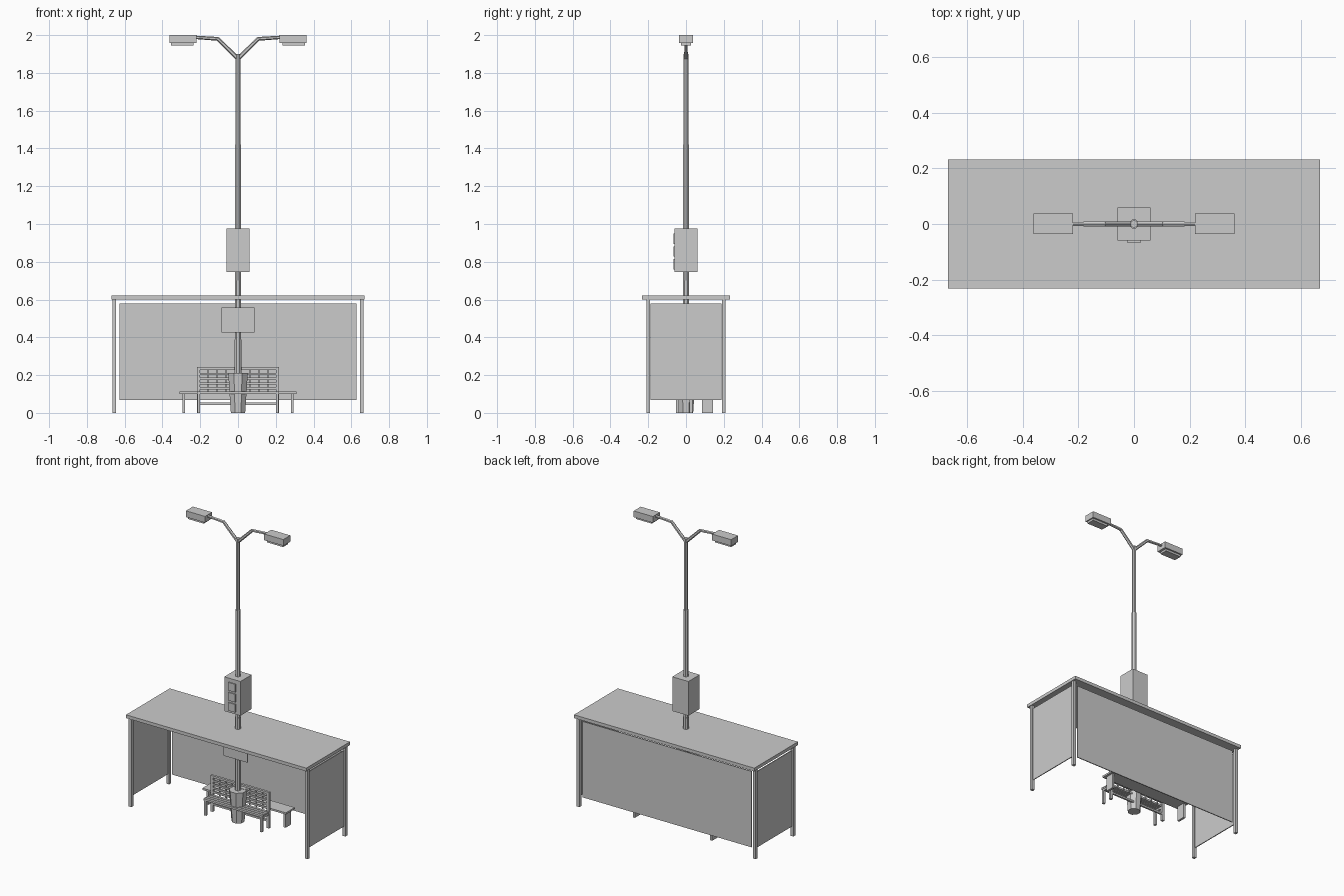
import bpy, math
from mathutils import Vector

if "Cube" in bpy.data.objects:
    bpy.data.objects.remove(bpy.data.objects["Cube"])


def mesh_object(name, verts, faces):
    me = bpy.data.meshes.new(name)
    me.from_pydata(verts, [], faces)
    ob = bpy.data.objects.new(name, me)
    bpy.context.collection.objects.link(ob)
    return ob


def box(name, x, y, z):
    v = [(a, b, c) for a in x for b in y for c in z]
    f = [(0, 1, 3, 2), (4, 6, 7, 5), (0, 4, 5, 1), (2, 3, 7, 6), (0, 2, 6, 4), (1, 5, 7, 3)]
    return mesh_object(name, v, f)


def pair(name, x, y, z):
    box(name + "_right", x, y, z)
    box(name + "_left", (-x[1], -x[0]), y, z)


def tube(name, p0, p1, r0, r1, sides=8):
    # tapered prism between two points
    p0, p1 = Vector(p0), Vector(p1)
    q = (p1 - p0).to_track_quat('Z', 'Y')
    v = []
    for p, r in ((p0, r0), (p1, r1)):
        for i in range(sides):
            a = 2 * math.pi * (i + 0.5) / sides
            v.append(p + q @ Vector((r * math.cos(a), r * math.sin(a), 0)))
    f = [(i, (i + 1) % sides, (i + 1) % sides + sides, i + sides) for i in range(sides)]
    f += [tuple(reversed(range(sides))), tuple(range(sides, 2 * sides))]
    return mesh_object(name, v, f)


# Shelter
box("roof", (-0.67, 0.67), (-0.232, 0.232), (0.6, 0.622))
for label, y in (("front", -0.2), ("back", 0.2)):
    pair(label + "_post", (0.645, 0.665), (y - 0.01, y + 0.01), (0, 0.6))
box("back_panel", (-0.628, 0.628), (0.197, 0.203), (0.068, 0.578))
pair("side_panel", (0.652, 0.658), (-0.188, 0.188), (0.068, 0.578))

# Long plain bench at the back
box("long_bench_seat", (-0.31, 0.31), (0.065, 0.16), (0.1, 0.112))
pair("long_bench_leg", (0.28, 0.295), (0.085, 0.143), (0, 0.1))

# Slatted bench around the pole
pair("bench_back_post", (0.2, 0.218), (0.018, 0.034), (0, 0.24))
pair("bench_front_leg", (0.2, 0.215), (-0.052, -0.036), (0, 0.1))
pair("bench_side_rail", (0.2, 0.215), (-0.036, 0.018), (0.088, 0.1))
box("bench_top_rail", (-0.218, 0.218), (0.018, 0.034), (0.228, 0.242))
box("bench_stretcher", (-0.2, 0.2), (0.02, 0.032), (0.042, 0.054))
for i in range(4):
    z = 0.125 + i * 0.025
    box(f"bench_back_slat_{i + 1}", (-0.2, 0.2), (0.022, 0.03), (z, z + 0.012))
    y = -0.056 + i * 0.022
    box(f"bench_seat_slat_{i + 1}", (-0.218, 0.218), (y, y + 0.017), (0.1, 0.113))
for x in (0.065, 0.112, 0.16):
    pair("bench_upright", (x - 0.004, x + 0.004), (0.03, 0.036), (0.1, 0.23))

# Pole with its flared base
tube("pole_base", (0, 0, 0), (0, 0, 0.21), 0.041, 0.056)
tube("pole_lower", (0, 0, 0.2), (0, 0, 0.7), 0.019, 0.018)
tube("pole_middle", (0, 0, 0.7), (0, 0, 1.42), 0.017, 0.017)
tube("pole_upper", (0, 0, 1.42), (0, 0, 1.9), 0.013, 0.013)
box("sign_plate", (-0.088, 0.088), (-0.027, -0.017), (0.425, 0.558))

# Signal box with three windows
box("signal_box", (-0.06, 0.06), (-0.06, 0.06), (0.745, 0.975))
for i, z in enumerate((0.787, 0.855, 0.922)):
    box(f"signal_window_{i + 1}", (-0.026, 0.026), (-0.067, -0.058), (z - 0.027, z + 0.027))

# Twin lamp arms and heads
for s, side in ((1, "right"), (-1, "left")):
    tube("arm_rise_" + side, (0, 0, 1.875), (s * 0.108, 0, 1.982), 0.011, 0.01, 6)
    tube("arm_reach_" + side, (s * 0.104, 0, 1.98), (s * 0.225, 0, 1.988), 0.01, 0.009, 6)
pair("lamp_head", (0.22, 0.362), (-0.036, 0.038), (1.958, 2.0))
pair("lamp_lens", (0.236, 0.354), (-0.027, 0.027), (1.944, 1.96))
